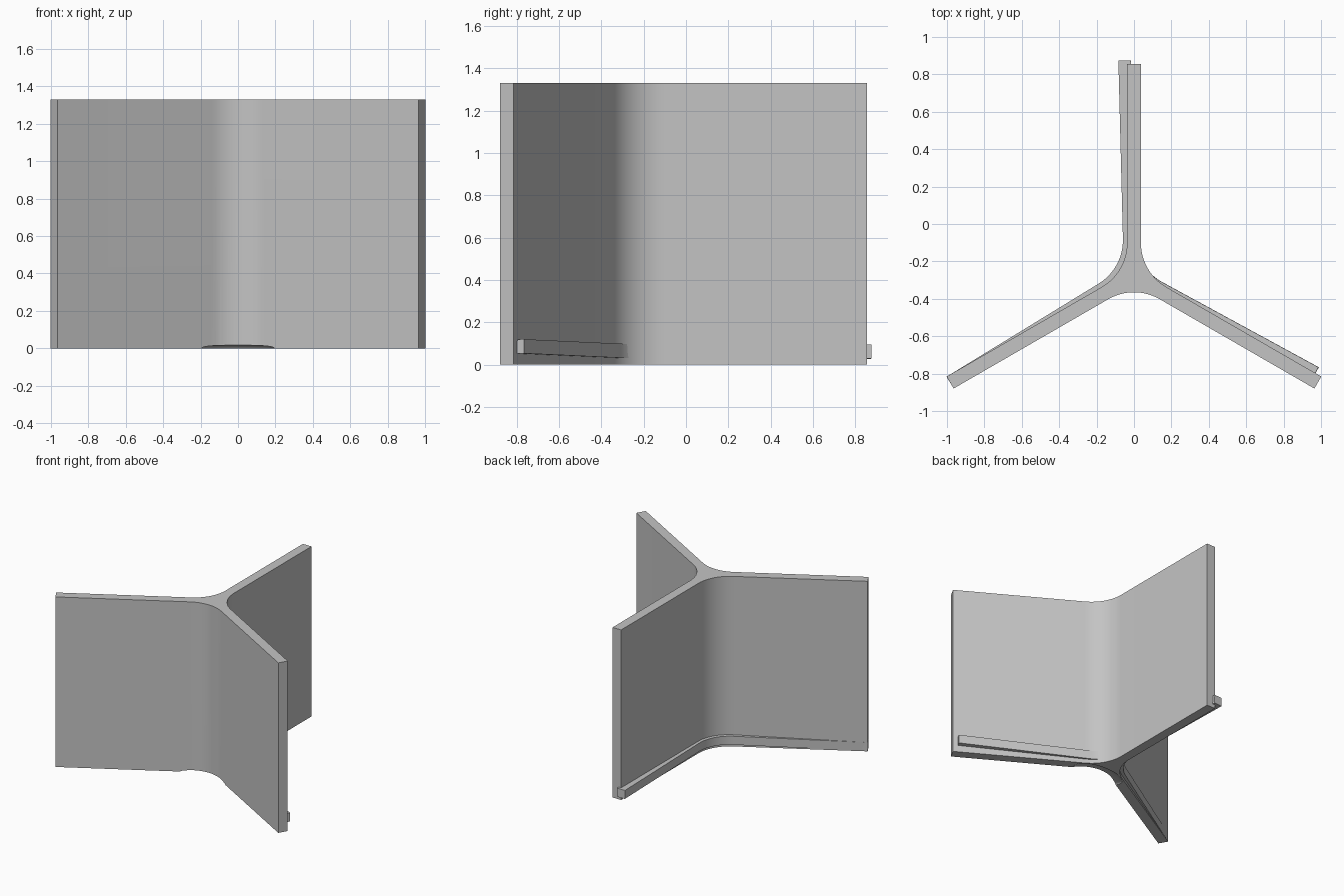
import bpy
import bmesh
from math import radians, sin, cos, tan
from mathutils import Vector

cube = bpy.data.objects.get("Cube")
if cube:
    bpy.data.objects.remove(cube, do_unlink=True)

grey = bpy.data.materials.new("light grey")
grey.use_nodes = True
colour = (0.55, 0.55, 0.55, 1)
grey.diffuse_color = colour
grey.node_tree.nodes["Principled BSDF"].inputs["Base Color"].default_value = colour


def polar(dist, degrees):
    return Vector((dist * cos(radians(degrees)), dist * sin(radians(degrees)), 0))


def y_outline(length, half, radius, steps=14):
    """Three arms, 120 degrees apart, joined by rounded inside corners."""
    points = []
    for arm in (90, 210, 330):
        tip, side = polar(length, arm), polar(half, arm + 90)
        points += [tip - side, tip + side]
        centre = polar((radius + half) / sin(radians(60)), arm + 60)
        points += [centre + polar(radius, arm - 90 - 60 * i / steps)
                   for i in range(steps + 1)]
    return points


def y_prism(name, length, half, radius, height):
    bm = bmesh.new()
    base = bm.faces.new([bm.verts.new(p) for p in y_outline(length, half, radius)])
    top = bmesh.ops.extrude_face_region(bm, geom=[base])["geom"]
    bmesh.ops.translate(bm, vec=(0, 0, height),
                        verts=[g for g in top if isinstance(g, bmesh.types.BMVert)])
    bmesh.ops.recalc_face_normals(bm, faces=bm.faces)
    mesh = bpy.data.meshes.new(name)
    bm.to_mesh(mesh)
    bm.free()
    mesh.materials.append(grey)
    obj = bpy.data.objects.new(name, mesh)
    bpy.context.collection.objects.link(obj)
    return obj


def activate(obj):
    bpy.ops.object.select_all(action='DESELECT')
    obj.select_set(True)
    bpy.context.view_layer.objects.active = obj


# Tall three-armed wall
wall = y_prism("three_way_wall", 1.135, 0.037, 0.273, 1.33)
wall.location = (0, -0.28, 0)

# Shallow arch under the front inside corner
bpy.ops.mesh.primitive_uv_sphere_add(segments=48, ring_count=24, location=(0, -0.4, 0))
cutter = bpy.context.object
cutter.name = "arch_cutter"
cutter.scale = (0.21, 0.1, 0.018)
cutter.hide_render = True
cutter.data.materials.append(grey)
arch = wall.modifiers.new("arch", 'BOOLEAN')
arch.operation = 'DIFFERENCE'
arch.solver = 'EXACT'
arch.object = cutter
activate(wall)
bpy.ops.object.modifier_apply(modifier=arch.name)
bpy.data.objects.remove(cutter, do_unlink=True)

# Low base strip, slightly turned and tilted against the wall
strip = y_prism("base_strip", 1.13, 0.033, 0.273, 0.067)
strip.location = (-0.02, -0.255, 0.028)
strip.rotation_euler = (0, radians(-1.46), radians(1.46))

for part in (wall, strip):
    activate(part)
    bpy.ops.object.shade_smooth_by_angle(angle=radians(30))
